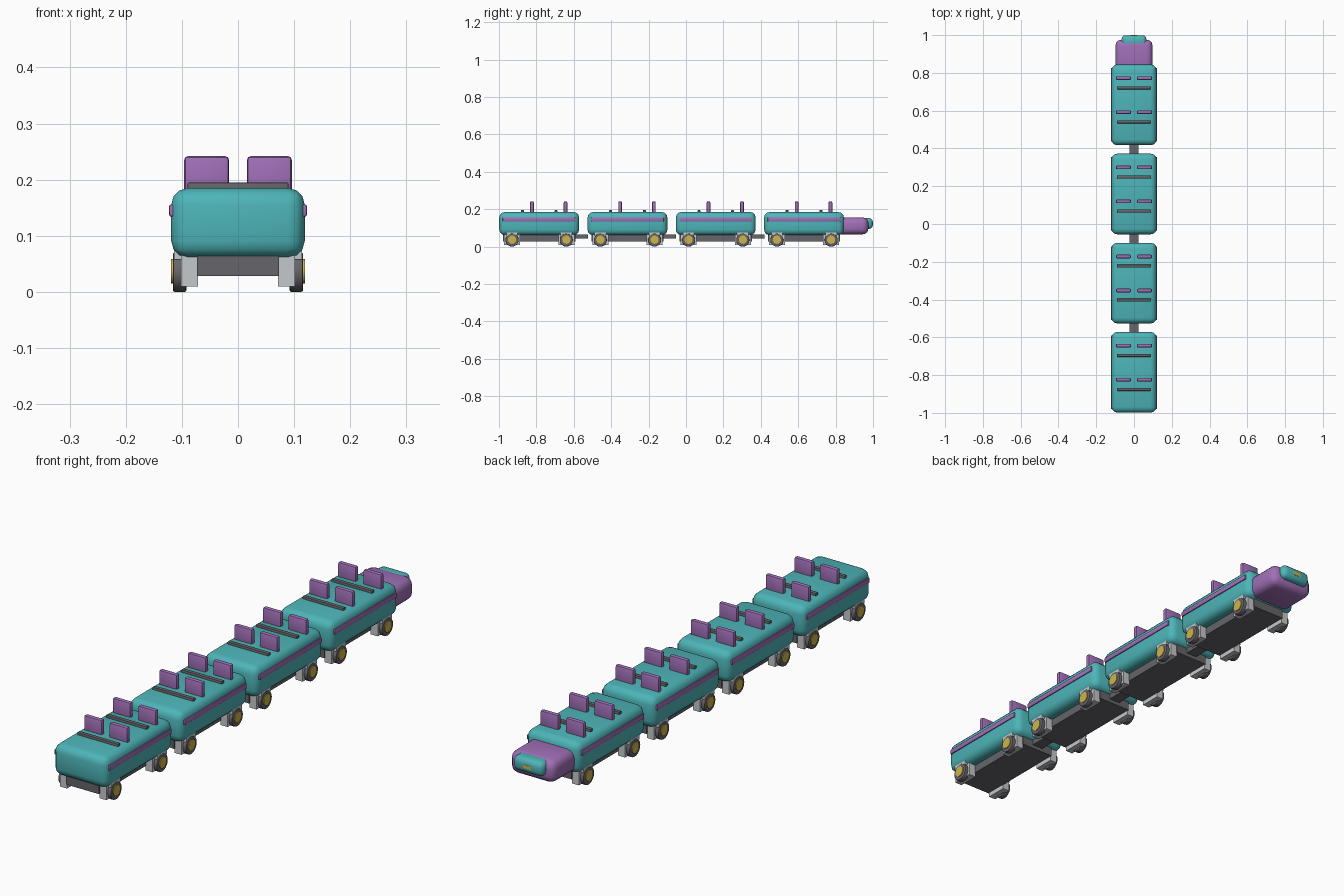
import bpy
import math

default = bpy.data.objects.get("Cube")
if default:
    bpy.data.objects.remove(default, do_unlink=True)


def material(name, rgb):
    m = bpy.data.materials.new(name)
    m.use_nodes = True
    m.diffuse_color = (*rgb, 1)
    m.node_tree.nodes["Principled BSDF"].inputs["Base Color"].default_value = (*rgb, 1)
    return m


TEAL = material("teal paint", (0.075, 0.46, 0.48))
PURPLE = material("purple paint", (0.35, 0.16, 0.47))
GREY = material("dark grey metal", (0.13, 0.13, 0.145))
LIGHT = material("light grey metal", (0.56, 0.58, 0.60))
YELLOW = material("yellow hub", (0.62, 0.46, 0.07))


def finish(ob, name, mat, bevel, segments):
    ob.name = name
    ob.data.materials.append(mat)
    if bevel:
        mod = ob.modifiers.new("rounding", "BEVEL")
        mod.width = bevel
        mod.segments = segments
        mod.limit_method = "ANGLE"
        bpy.ops.object.modifier_apply(modifier=mod.name)
    bpy.ops.object.shade_smooth_by_angle(angle=math.radians(35))
    return ob


def box(name, mat, x, y, z, bevel=0.0, segments=2):
    """Box from (min, max) spans along each axis."""
    spans = (x, y, z)
    bpy.ops.mesh.primitive_cube_add(size=1, location=[(a + b) / 2 for a, b in spans])
    ob = bpy.context.object
    ob.scale = [b - a for a, b in spans]
    bpy.ops.object.transform_apply(location=False, rotation=False, scale=True)
    return finish(ob, name, mat, bevel, segments)


def disc(name, mat, radius, x, y, z, bevel=0.0):
    """Wheel-like cylinder lying along x, between two x values."""
    bpy.ops.mesh.primitive_cylinder_add(
        vertices=20, radius=radius, depth=abs(x[1] - x[0]),
        location=(sum(x) / 2, y, z), rotation=(0, math.pi / 2, 0))
    return finish(bpy.context.object, name, mat, bevel, 2)


def mirrored(side, a, b):
    return tuple(sorted((side * a, side * b)))


PITCH = 0.472
FIRST = -0.785
HALF = 0.2135

for car in range(4):
    c = FIRST + car * PITCH
    tag = f"car_{car + 1}"

    # Body and chassis
    box(f"{tag}_body", TEAL, (-0.119, 0.119), (c - HALF, c + HALF), (0.061, 0.185), 0.03, 3)
    box(f"{tag}_chassis", GREY, (-0.073, 0.073), (c - 0.193, c + 0.193), (0.028, 0.075))

    # Lap bars and paired seat backs
    for row, bar in enumerate((-0.09, 0.09)):
        y = c + bar
        box(f"{tag}_lap_bar_{row + 1}", GREY, (-0.09, 0.09), (y - 0.008, y + 0.008),
            (0.175, 0.195), 0.003)
        for side, word in ((1, "left"), (-1, "right")):
            box(f"{tag}_{word}_seat_back_{row + 1}", PURPLE, mirrored(side, 0.016, 0.096),
                (y + 0.041, y + 0.061), (0.165, 0.242), 0.007)

    for side, word in ((1, "left"), (-1, "right")):
        # Side stripe
        box(f"{tag}_{word}_stripe", PURPLE, mirrored(side, 0.112, 0.123),
            (c - 0.195, c + 0.195), (0.134, 0.156), 0.004)
        # Wheel brackets, wheels and hubs
        for end, place in ((-1, "front"), (1, "rear")):
            y = c + end * 0.145
            label = f"{tag}_{place}_{word}"
            box(f"{label}_bracket", LIGHT, mirrored(side, 0.071, 0.102),
                (y - 0.043, y + 0.043), (0.01, 0.07))
            box(f"{label}_fender", LIGHT, mirrored(side, 0.1, 0.114),
                (y - 0.03, y + 0.03), (0.058, 0.078))
            disc(f"{label}_wheel", GREY, 0.035, mirrored(side, 0.092, 0.116), y, 0.035, 0.003)
            disc(f"{label}_hub", YELLOW, 0.022, mirrored(side, 0.1, 0.119), y, 0.037)

    # Coupler to the next car
    if car < 3:
        box(f"{tag}_coupler", GREY, (-0.024, 0.024), (c + 0.165, c + 0.26), (0.043, 0.064))

# Rounded nose on the last car, with its tip and badge plate
box("nose", PURPLE, (-0.098, 0.098), (0.8, 0.975), (0.066, 0.156), 0.03, 3)
box("nose_tip", TEAL, (-0.066, 0.066), (0.935, 0.999), (0.095, 0.153), 0.02, 3)
box("nose_badge", YELLOW, (-0.018, 0.018), (0.994, 1.0), (0.117, 0.131))
